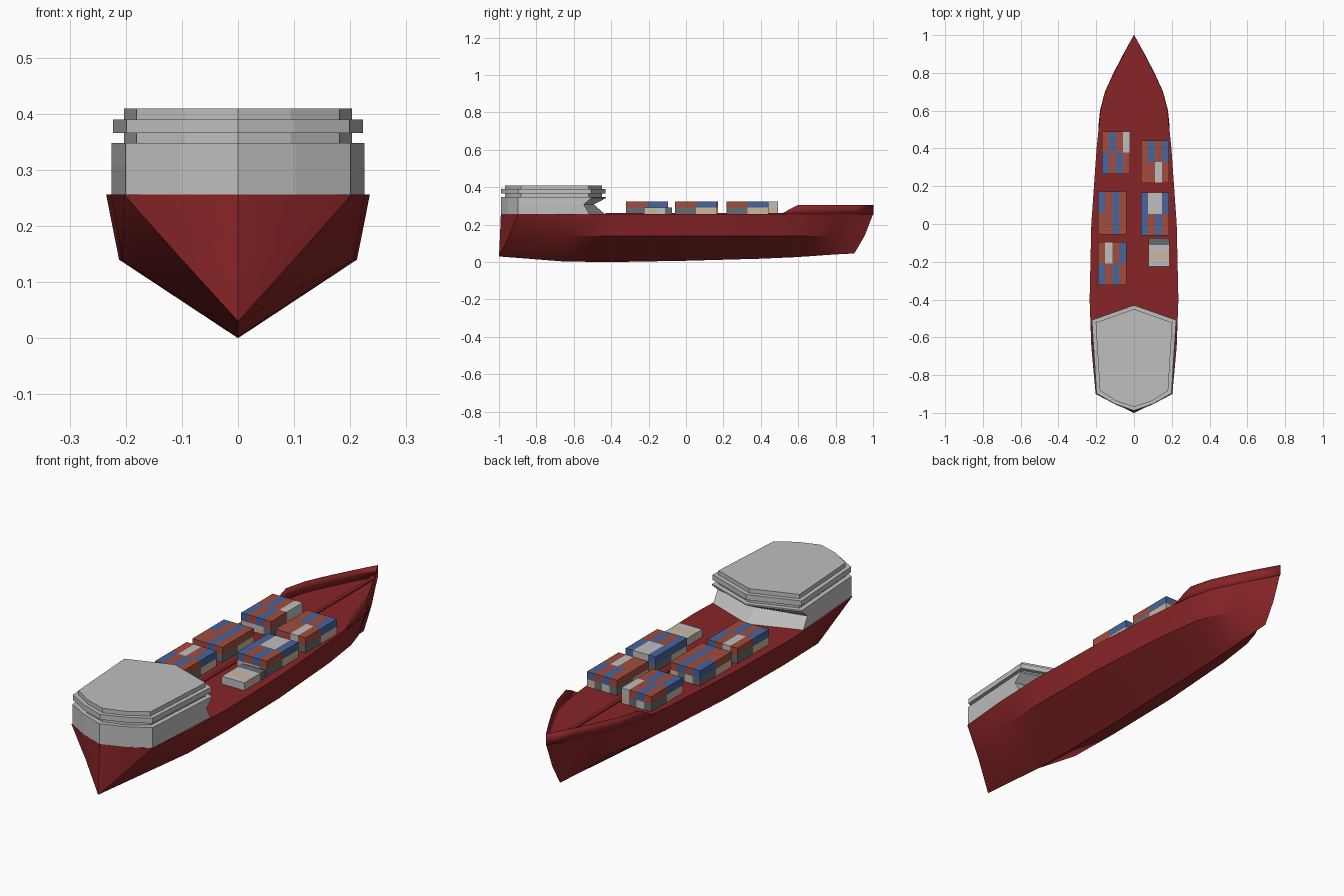
import bpy, bmesh, math

default = bpy.data.objects.get("Cube")
if default:
    bpy.data.objects.remove(default, do_unlink=True)


def material(name, rgb):
    m = bpy.data.materials.new(name)
    m.use_nodes = True
    m.diffuse_color = (*rgb, 1)
    m.node_tree.nodes["Principled BSDF"].inputs["Base Color"].default_value = (*rgb, 1)
    return m


hull_red = material("hull_red", (.25, .018, .02))
light_grey = material("light_grey", (.52, .52, .52))
paint = {
    "R": material("rust", (.36, .075, .048)),
    "B": material("blue", (.065, .127, .33)),
    "G": light_grey,
    "T": material("tan", (.6, .47, .34)),
    "D": material("dark_grey", (.13, .15, .155)),
}


def add_object(name, bm, mat, smooth=False):
    bmesh.ops.remove_doubles(bm, verts=bm.verts, dist=1e-5)
    bmesh.ops.recalc_face_normals(bm, faces=bm.faces)
    mesh = bpy.data.meshes.new(name)
    bm.to_mesh(mesh)
    bm.free()
    mesh.materials.append(mat)
    ob = bpy.data.objects.new(name, mesh)
    bpy.context.collection.objects.link(ob)
    if smooth:
        bpy.ops.object.select_all(action='DESELECT')
        ob.select_set(True)
        bpy.context.view_layer.objects.active = ob
        bpy.ops.object.shade_smooth_by_angle(angle=math.radians(28))
    return ob


def loft(name, rings, mat, smooth=False):
    """Join closed rings of equal length and cap both ends."""
    bm = bmesh.new()
    rows = [[bm.verts.new(p) for p in ring] for ring in rings]
    n = len(rows[0])
    for a, b in zip(rows, rows[1:]):
        for i in range(n):
            j = (i + 1) % n
            bm.faces.new((a[i], a[j], b[j], b[i]))
    for cap in (rows[0], rows[-1]):
        bm.faces.new(cap)
    bmesh.ops.dissolve_degenerate(bm, dist=1e-5, edges=bm.edges)
    return add_object(name, bm, mat, smooth)


def box(name, low, high, mat):
    x, y, z = low
    X, Y, Z = high
    return loft(name, [[(x, y, h), (X, y, h), (X, Y, h), (x, Y, h)] for h in (z, Z)], mat)


# Hull: deck y, deck half width, chine half width, keel y, keel z
DECK, CHINE = .256, .14
stations = [
    (-.99, 0, 0, -1, .03),
    (-.955, .1, .05, -1, .03),
    (-.9, .203, .1, -1, .03),
    (-.65, .226, .206, -.65, .003),
    (-.4, .235, .212, -.4, 0),
    (0, .226, .206, 0, .007),
    (.4, .198, .178, .4, .018),
    (.6, .178, .152, .58, .026),
    (.7, .152, .124, .66, .031),
    (.8, .106, .08, .74, .037),
    (.9, .054, .038, .82, .042),
    (1, 0, 0, .9, .046),
]
sections = []
for yd, wd, wc, yk, zk in stations:
    yc = yk + (yd - yk) * .55
    sections.append([(-wd, yd, DECK), (-wc, yc, CHINE), (0, yk, zk),
                     (wc, yc, CHINE), (wd, yd, DECK)])

bm = bmesh.new()
rows = [[bm.verts.new(p) for p in s] for s in sections]
for a, b in zip(rows, rows[1:]):
    for i in range(5):
        j = (i + 1) % 5
        bm.faces.new((a[i], a[j], b[j], b[i]))
bmesh.ops.remove_doubles(bm, verts=bm.verts, dist=1e-5)
bmesh.ops.dissolve_degenerate(bm, dist=1e-5, edges=bm.edges)
add_object("hull", bm, hull_red, True)


def half_width(y):
    for a, b in zip(stations, stations[1:]):
        if a[0] <= y <= b[0]:
            return a[1] + (b[1] - a[1]) * (y - a[0]) / (b[0] - a[0])
    return 0


# Raised bow bulwark, one continuous thin wall around the bow
side = [(half_width(y), y, min(.305, DECK + (y - .51) * .6))
        for y in (.51, .56, .6, .7, .8, .9, 1)]
path = side + [(-x, y, z) for x, y, z in side[-2::-1]]
bm = bmesh.new()
feet = [bm.verts.new((x, y, DECK - .002)) for x, y, z in path]
tops = [bm.verts.new(p) for p in path]
for i in range(len(path) - 1):
    bm.faces.new((feet[i], feet[i + 1], tops[i + 1], tops[i]))
bulwark = add_object("bow_bulwark", bm, hull_red, True)
wall = bulwark.modifiers.new("thickness", 'SOLIDIFY')
wall.thickness = .004
wall.offset = 0

# Centre line strip on the deck
box("deck_centre_strip", (-.008, -.43, DECK - .01), (.008, .95, DECK + .005), hull_red)


# Superstructure tiers share one pointed outline
def outline(inset, z, corner=-.505, nose=-.425):
    right = [(.228, corner), (.203, -.9), (.105, -.955)]
    k = 1 - inset / .228
    pts = [(0, nose - inset)]
    pts += [(x * k, y + (-inset * .7 if i == 0 else inset * .7)) for i, (x, y) in enumerate(right)]
    pts += [(0, -.993 + inset)]
    pts += [(-x, y) for x, y in pts[3:0:-1]]
    return [(x, y, z) for x, y in pts]


# Lower house has a front wall that leans back, then juts forward
loft("lower_house", [outline(.003, DECK, -.515, -.43),
                     outline(.003, .308, -.545, -.49),
                     outline(.003, .342),
                     outline(.003, .348)], light_grey)
for name, inset, z0, z1 in (("lower_recess", .025, .348, .366),
                            ("bridge_band", .005, .366, .39),
                            ("roof_tier", .025, .39, .409)):
    loft(name, [outline(inset, z0), outline(inset, z1)], light_grey)

# Container stacks: left edge, rear edge, aft row colours, forward row colours
W, L, H = .0375, .113, .0345
stacks = [
    (-.17, .265, "BRBR", "RBRG"),
    (.036, .216, "RRGR", "RBRB"),
    (-.19, -.055, "RRBR", "BRBR"),
    (.036, -.06, "BRBR", "BGGB"),
    (-.19, -.322, "BRBR", "RGRB"),
]
for s, (x0, y0, aft, fore) in enumerate(stacks):
    layers = (("TGTD", "DGDT"), (aft, fore))
    for layer, row_pair in enumerate(layers):
        for row, colours in enumerate(row_pair):
            for col, key in enumerate(colours):
                x, y, z = x0 + col * W, y0 + row * L, DECK + layer * H
                box(f"container_{s}_{layer}_{row}_{col}",
                    (x, y, z), (x + W, y + L, z + H), paint[key])

# Single low stack with containers lying across the ship
for i, key in enumerate("GTGD"):
    y = -.225 + i * W
    box(f"crosswise_container_{i}", (.076, y, DECK), (.076 + L, y + W, DECK + H), paint[key])
